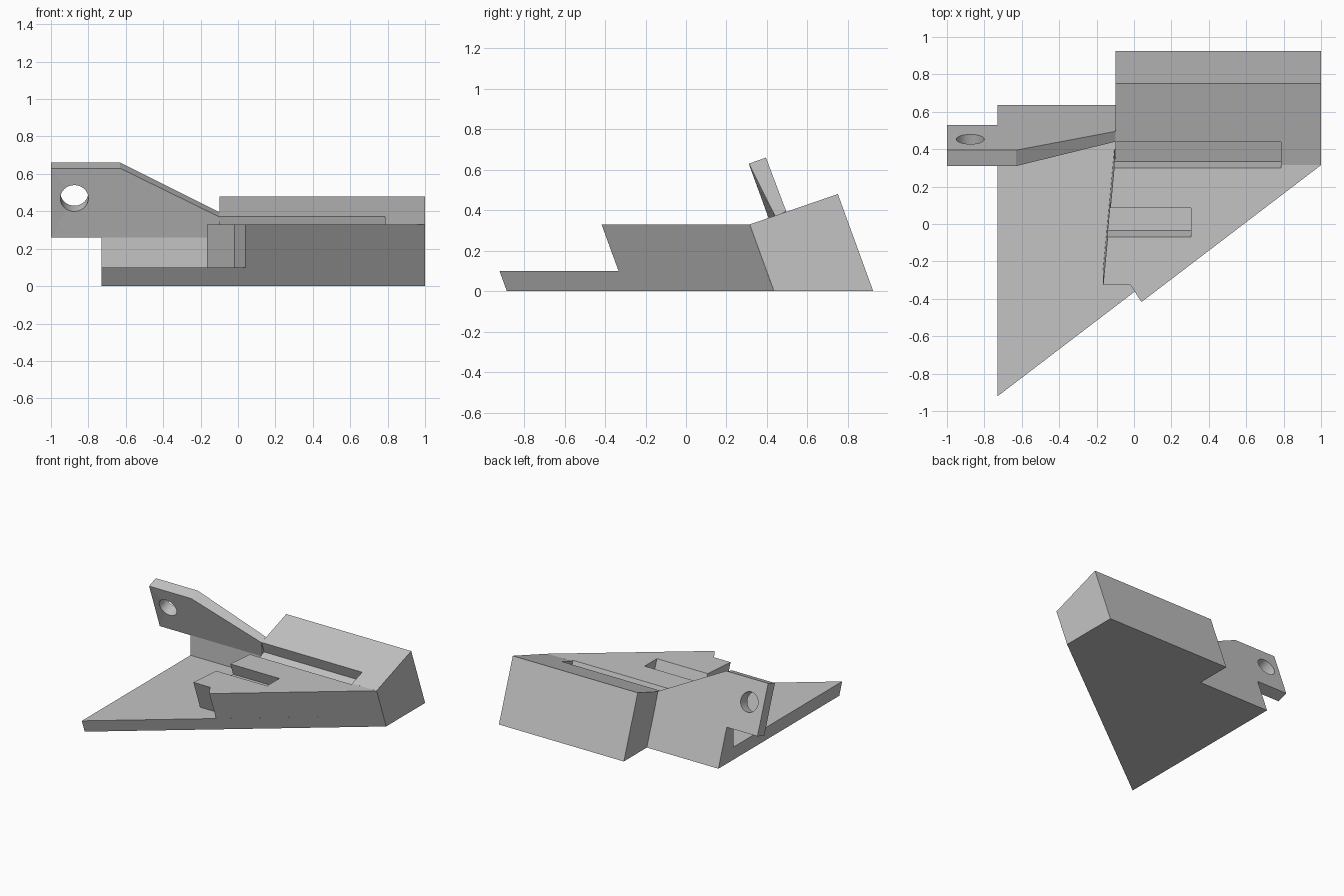
import bpy, bmesh, math

cube = bpy.data.objects.get("Cube")
if cube:
    bpy.data.objects.remove(cube, do_unlink=True)

LEAN = math.tan(math.radians(20))   # everything leans forward by this slope
DECK_Z, PLATE_Z = 0.33, 0.1

grey = bpy.data.materials.new("plain grey")
grey.use_nodes = True
grey.diffuse_color = (0.55, 0.55, 0.55, 1)
grey.node_tree.nodes["Principled BSDF"].inputs["Base Color"].default_value = grey.diffuse_color


def loft(name, ring_a, ring_b):
    """Solid between two matching rings of points."""
    bm = bmesh.new()
    a = [bm.verts.new(p) for p in ring_a]
    b = [bm.verts.new(p) for p in ring_b]
    bm.faces.new(a)
    bm.faces.new(b)
    n = len(a)
    for i in range(n):
        j = (i + 1) % n
        bm.faces.new((a[i], a[j], b[j], b[i]))
    bmesh.ops.recalc_face_normals(bm, faces=bm.faces)
    mesh = bpy.data.meshes.new(name)
    bm.to_mesh(mesh)
    bm.free()
    mesh.materials.append(grey)
    obj = bpy.data.objects.new(name, mesh)
    bpy.context.collection.objects.link(obj)
    return obj


def leaning_slab(name, plan, height):
    """Plan outline on the ground, raised along the lean."""
    return loft(name, [(x, y, 0) for x, y in plan],
                [(x, y - LEAN * height, height) for x, y in plan])


def bar(name, x0, x1, section):
    """Side section swept along x."""
    return loft(name, [(x0, y, z) for y, z in section], [(x1, y, z) for y, z in section])


def cut(obj, cutter):
    mod = obj.modifiers.new("cut", 'BOOLEAN')
    mod.operation = 'DIFFERENCE'
    mod.solver = 'EXACT'
    mod.object = cutter
    bpy.context.view_layer.objects.active = obj
    bpy.ops.object.modifier_apply(modifier=mod.name)


# Low wedge plate and the raised deck on it
leaning_slab("base_plate", [(-0.73, -0.885), (1, 0.435), (-0.1, 0.435),
                            (-0.1, 0.635), (-0.73, 0.635)], PLATE_Z)
deck = leaning_slab("raised_deck", [(1, 0.435), (0.04, -0.297), (-0.02, -0.205),
                                    (-0.165, -0.205), (-0.105, 0.435)], DECK_Z)

# Tilted block along the back
block = bar("rear_block", -0.1, 1, [(0.435, 0), (0.925, 0), (0.75, 0.48), (0.315, DECK_Z)])

# Upright foot under the arm
bar("arm_foot", -0.73, -0.1, [(0.445, 0), (0.635, 0), (0.53, 0.29), (0.445, 0.26)])

# Leaning arm with a sloped top edge
front = [(-1, 0.31, 0.63), (-0.63, 0.31, 0.63), (-0.1, 0.44, 0.37),
         (-0.1, 0.445, 0.26), (-1, 0.445, 0.26)]
back = [(-1, 0.395, 0.66), (-0.63, 0.395, 0.66), (-0.1, 0.495, 0.395),
        (-0.1, 0.53, 0.29), (-1, 0.53, 0.29)]
arm = loft("arm", front, back)


# Cutters: bolt hole and the two slots
def circle(depth, sides=32, r=0.075):
    c, s = math.cos(math.radians(20)), math.sin(math.radians(20))
    ring = []
    for i in range(sides):
        t = math.tau * i / sides
        u, v = r * math.cos(t), r * math.sin(t)
        ring.append((-0.875 + u, 0.37 + depth * c - v * s, 0.47 + depth * s + v * c))
    return ring


def slot(name, x1, y_front, y_back, z_front, z_back):
    """Leaning slot, open at its right end and at the top."""
    section = [(y_front - LEAN * z_front, z_front), (y_back - LEAN * z_back, z_back),
               (y_back - LEAN * 0.6, 0.6), (y_front - LEAN * 0.6, 0.6)]
    return bar(name, -0.3, x1, section)


hole = loft("hole_cutter", circle(-0.1), circle(0.2))
rear_slot = slot("rear_slot_cutter", 0.785, 0.42, 0.575, 0.235, 0.285)
front_slot = slot("front_slot_cutter", 0.305, 0.05, 0.205, 0.235, 0.235)
cut(arm, hole)
cut(deck, rear_slot)
cut(block, rear_slot)
cut(deck, front_slot)
for cutter in (hole, rear_slot, front_slot):
    bpy.data.objects.remove(cutter, do_unlink=True)

# Smooth only the wall of the round hole
for poly in arm.data.polygons:
    poly.use_smooth = poly.area < 0.003
